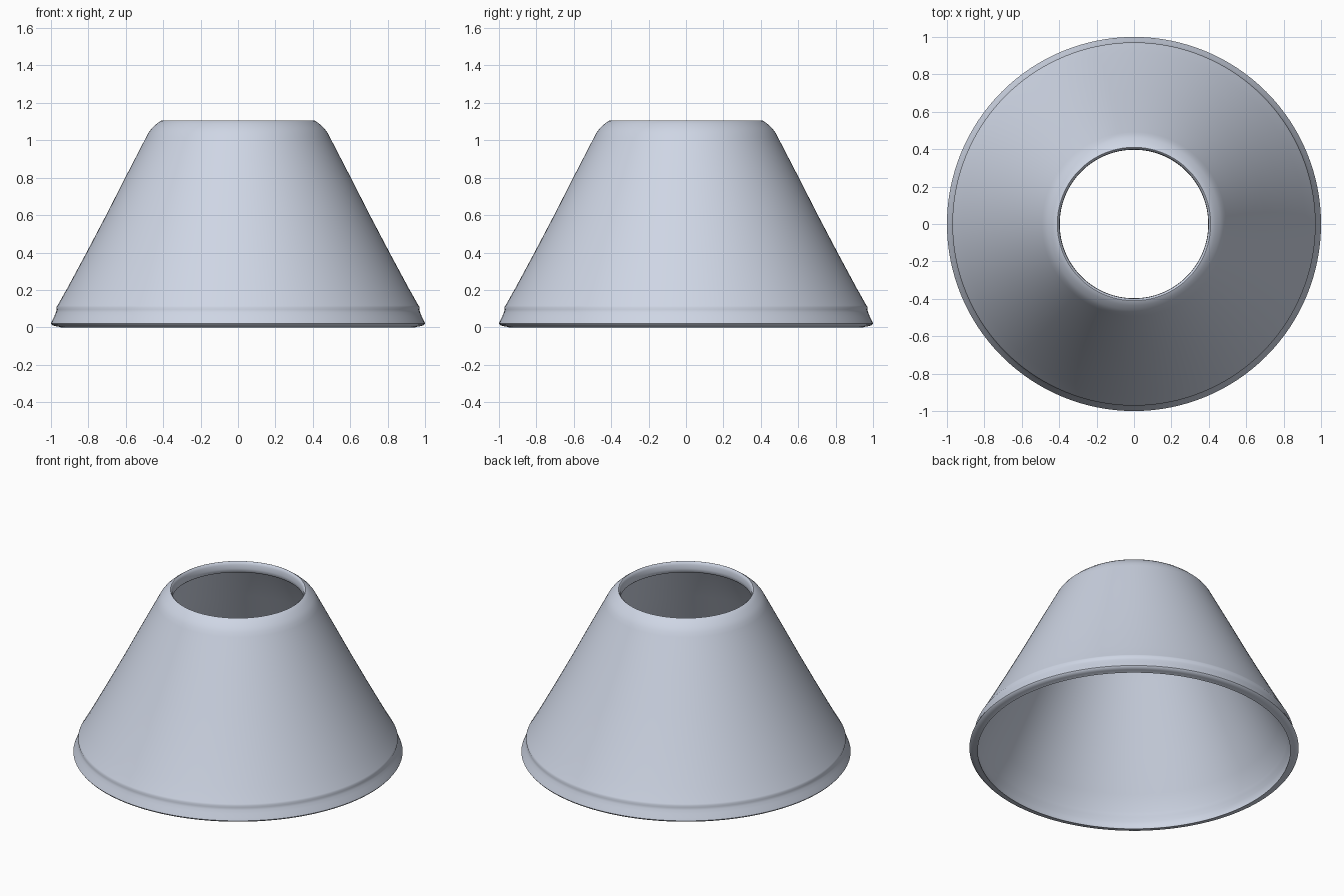
import bpy, math

# Closed cross-section of the shade wall (radius, height): outside up, inside down
profile = [
    (0.955, 0.003), (0.975, 0.006), (0.993, 0.012), (1.0, 0.021), (0.993, 0.038),
    (0.982, 0.06), (0.974, 0.08), (0.969, 0.095), (0.971, 0.107),
    (0.965, 0.117), (0.915, 0.205), (0.81, 0.40), (0.705, 0.60), (0.598, 0.81),
    (0.492, 1.015), (0.479, 1.04), (0.46, 1.065), (0.435, 1.088), (0.415, 1.103), (0.410, 1.105),
    # rolled lip around the top hole
    (0.404, 1.10), (0.399, 1.085), (0.397, 1.06), (0.399, 1.04), (0.407, 1.031),
    (0.42, 1.03), (0.437, 1.028), (0.45, 1.008),
    # inner wall and inner side of the bottom flange
    (0.56, 0.80), (0.77, 0.40), (0.875, 0.20), (0.926, 0.107),
    (0.930, 0.093), (0.938, 0.075), (0.947, 0.05), (0.953, 0.03), (0.952, 0.012), (0.949, 0.0),
]
N = 128
P = len(profile)
verts = [(r * math.cos(2 * math.pi * i / N), r * math.sin(2 * math.pi * i / N), z)
         for i in range(N) for r, z in profile]
faces = [(i * P + j, ((i + 1) % N) * P + j,
          ((i + 1) % N) * P + (j + 1) % P, i * P + (j + 1) % P)
         for i in range(N) for j in range(P)]

mesh = bpy.data.meshes.new("lamp_shade")
mesh.from_pydata(verts, [], faces)
mesh.update()
shade = bpy.data.objects.new("lamp_shade", mesh)
bpy.context.collection.objects.link(shade)

# Single pale grey colour
mat = bpy.data.materials.new("pale_grey")
mat.diffuse_color = (0.62, 0.67, 0.78, 1)
mesh.materials.append(mat)

bpy.context.view_layer.objects.active = shade
shade.select_set(True)
bpy.ops.object.shade_smooth_by_angle(angle=math.radians(60))
